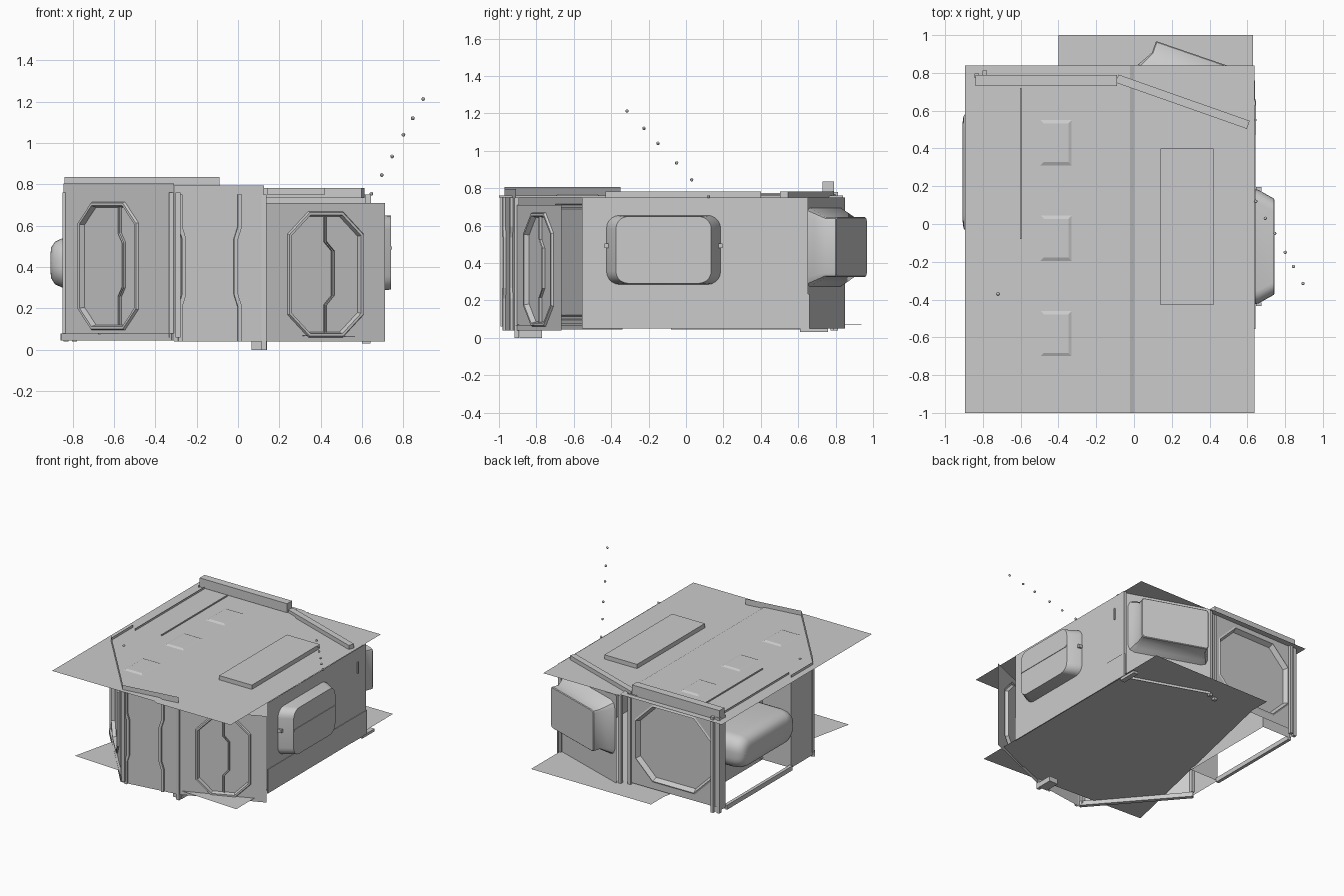
import bpy, bmesh, math
from mathutils import Vector

if "Cube" in bpy.data.objects:
    bpy.data.objects.remove(bpy.data.objects["Cube"])


def finish(name, bm, smooth=False, normals=True):
    if normals:
        bmesh.ops.recalc_face_normals(bm, faces=bm.faces)
    me = bpy.data.meshes.new(name)
    bm.to_mesh(me)
    bm.free()
    ob = bpy.data.objects.new(name, me)
    bpy.context.collection.objects.link(ob)
    if smooth:
        bpy.ops.object.select_all(action='DESELECT')
        ob.select_set(True)
        bpy.context.view_layer.objects.active = ob
        bpy.ops.object.shade_smooth_by_angle(angle=math.radians(35))
    return ob


def rounded(cu, cv, w, h, r, k):
    """Closed rectangle with rounded (k>1) or chamfered (k=1) corners."""
    pts = []
    for i, (sx, sy) in enumerate([(1, 1), (-1, 1), (-1, -1), (1, -1)]):
        for j in range(k + 1):
            a = math.pi / 2 * (i + j / k)
            pts.append((cu + sx * (w / 2 - r) + r * math.cos(a),
                        cv + sy * (h / 2 - r) + r * math.sin(a)))
    return pts


def frame(p0, p1):
    p0, p1 = Vector((*p0, 0)), Vector((*p1, 0))
    d = (p1 - p0).normalized()
    n = Vector((d.y, -d.x, 0))
    return (lambda u, v, o=0: p0 + d * u + n * o + Vector((0, 0, v))), (p1 - p0).length


def panel(name, p0, p1, z0, z1, win=None, steps=(), k=1):
    """Wall sheet; win=(u,z,w,h,r), steps=(side inset, depth, top inset) shape the window."""
    P, L = frame(p0, p1)
    bm = bmesh.new()
    outer = [bm.verts.new(P(*q)) for q in [(0, z0), (L, z0), (L, z1), (0, z1)]]
    if not win:
        bm.faces.new(outer)
        return finish(name, bm, normals=False)
    u, z, w, h, r = win
    loops = []
    for s in ((0, 0),) + tuple(steps):
        ins, dep, top = s if len(s) == 3 else (s[0], s[1], s[0])
        rr = max(.01, r - top * .6)
        loops.append([bm.verts.new(P(a, b, dep)) for a, b in
                      rounded(u, z, w - 2 * ins, h - 2 * top, rr, k)])
    # wall around the window: four corner fans joined by quads
    m = k + 1
    first = loops[0]
    corner = [outer[2], outer[3], outer[0], outer[1]]
    for i in range(4):
        for j in range(k):
            bm.faces.new((corner[i], first[i * m + j + 1], first[i * m + j]))
        bm.faces.new((corner[i], corner[(i + 1) % 4], first[(i + 1) % 4 * m], first[i * m + k]))
    for a, b in zip(loops, loops[1:]):
        for i in range(len(a)):
            j = (i + 1) % len(a)
            bm.faces.new((a[i], a[j], b[j], b[i]))
    bm.faces.new(loops[-1])
    return finish(name, bm, k > 1)


def bar(name, p0, p1, z0, z1, width):
    """Straight beam or post, width measured across its direction."""
    P, L = frame(p0, p1)
    bm = bmesh.new()
    vs = [bm.verts.new(P(u, z, o)) for z in (z0, z1) for u, o in
          [(0, -width / 2), (L, -width / 2), (L, width / 2), (0, width / 2)]]
    for f in [(0, 1, 2, 3), (4, 5, 6, 7), (0, 1, 5, 4), (1, 2, 6, 5), (2, 3, 7, 6), (3, 0, 4, 7)]:
        bm.faces.new([vs[i] for i in f])
    return finish(name, bm)


def jog_strip(name, p0, p1, u, z0, z1, jog, off, w=.012):
    """Vertical moulding that steps sideways in its middle third."""
    P, L = frame(p0, p1)
    h = z1 - z0
    prof = [(0, z0), (0, z0 + h * .24), (jog, z0 + h * .32),
            (jog, z0 + h * .70), (0, z0 + h * .78), (0, z1)]
    bm = bmesh.new()
    rows = [[bm.verts.new(P(u + a + s, z, o)) for s, o in
             [(-w / 2, 0), (-w / 2, off), (w / 2, off), (w / 2, 0)]] for a, z in prof]
    for a, b in zip(rows, rows[1:]):
        for i in range(3):
            bm.faces.new((a[i], a[i + 1], b[i + 1], b[i]))
    return finish(name, bm)


def pad(name, x0, x1, y0, y1, z, h, ins):
    bm = bmesh.new()
    lo = [bm.verts.new((x, y, z)) for x, y in [(x0, y0), (x1, y0), (x1, y1), (x0, y1)]]
    hi = [bm.verts.new((x, y, z + h)) for x, y in
          [(x0 + ins, y0 + ins), (x1 - ins, y0 + ins), (x1 - ins, y1 - ins), (x0 + ins, y1 - ins)]]
    for i in range(4):
        j = (i + 1) % 4
        bm.faces.new((lo[i], lo[j], hi[j], hi[i]))
    bm.faces.new(hi)
    return finish(name, bm)


# Corners of the cabin plan, counter-clockwise
FL, FM = (-.845, -.35), (-.31, -.97)
FR, R0 = (.125, -.91), (.71, -.665)
RF, RB = (.64, -.555), (.64, .63)
BM, BL = (0, .85), (-.84, .79)

# Floor sheet
bm = bmesh.new()
bm.faces.new([bm.verts.new((x, y, z)) for x, y, z in
              [(-.79, -.87, .08), (.63, -.92, .065), (.63, 1, .07), (-.40, 1, .07), (-.40, .84, .07)]])
finish("floor", bm, normals=False)

# Roof sheet with a small step along the middle
bm = bmesh.new()
rows = [[bm.verts.new((x, y, z)) for y in (-1, .84)] for x, z in
        [(-.895, .76), (-.02, .76), (0, .75), (.637, .75)]]
for a, b in zip(rows, rows[1:]):
    bm.faces.new((a[0], b[0], b[1], a[1]))
finish("roof", bm, normals=False)

# Roof details
for i, y in enumerate((.43, -.075, -.58)):
    pad(f"roof_pad_{i}", -.495, -.33, y - .12, y + .12, .76, .008, .018)
pad("roof_raised_panel", .14, .42, -.43, .40, .75, .033, 0)
bar("back_roof_beam", (-.09, .76), (-.84, .76), .765, .835, .06)
bar("angled_roof_beam", (.605, .525), (-.09, .77), .735, .782, .045)

# Right wall with wedge-sided window bulge, base band and lower cover
panel("right_wall", RF, RB, .05, .75, (.435, .47, .61, .37, .07),
      ((.005, .02, .002), (.05, .10, .006)), 5)
bar("right_base_band", RF, RB, .05, .235, .008)
bar("right_lower_cover", (.64, .47), (.64, .66), .05, .235, .012)
bar("right_upper_joint", (.64, .545), (.64, .555), .56, .65, .016)
bar("right_window_rail", (.735, -.37), (.735, .13), .485, .50, .018)
for y in (-.425, .185):
    bar("window_knob", (.66, y - .01), (.66, y + .01), .48, .505, .03)

# Back-right wall with deep bay window
panel("angled_back_wall", RB, BM, .05, .75, (.35, .485, .61, .42, .05),
      ((.02, .035), (.05, .085), (.05, .145), (.055, .15)), 2)

# Back-left wall
panel("back_left_wall", (-.06, .80), BL, .08, .77, (.39, .43, .66, .60, .15),
      ((.012, .006), (.03, -.03)))

# Left side: alcove with end pieces and a soft pod standing in it
A0, A1, A2, A3 = (-.845, .72), (-.60, .72), (-.60, -.08), (-.845, -.08)
panel("left_back_piece", BL, A0, .06, .78)
panel("alcove_back_side", A0, A1, .06, .76)
panel("alcove_wall", A1, A2, .06, .76, (.445, .42, .69, .25, .10),
      ((0, .20), (.006, .25), (.022, .285), (.05, .303), (.08, .307)), 6)
panel("alcove_front_side", A2, A3, .06, .76)
panel("left_front_piece", A3, FL, .06, .78)
bar("alcove_sill", A0, A3, .045, .08, .025)
bar("alcove_top_edge", A1, A2, .755, .768, .008)
panel("alcove_top_sheet", (-.80, .80), (-.80, -.12), .71, .775)

# Front walls with chamfered windows
frame_steps = ((.006, .012), (.018, .012), (.026, -.015))
L1 = (Vector(FM) - Vector(FL)).length
panel("front_left_wall", FL, FM, .08, .805, (L1 * .41, .405, L1 * .54, .62, .10), frame_steps)
jog_strip("front_left_window_fold", FL, FM, L1 * .50, .12, .69, .03, -.014)
panel("front_middle_wall", FM, FR, .04, .795)
for i, (u, j) in enumerate([(.03, .018), (.32, -.018)]):
    jog_strip(f"front_middle_moulding_{i}", FM, FR, u, .04, .75, j, .015, .02)
L2 = (Vector(R0) - Vector(FR)).length
panel("front_right_wall", FR, R0, .04, .71, (L2 * .51, .365, L2 * .63, .61, .11), frame_steps)
jog_strip("front_right_window_fold", FR, R0, L2 * .51, .08, .65, .04, -.014)

# Corner posts, in pairs where the panels meet
s = .0125
for name, x, y, z0, z1 in [("back_middle_post_a", -.015, .825, .05, .75),
                           ("back_middle_post_b", -.08, .80, .05, .75),
                           ("back_left_post_a", -.832, .785, .04, .78),
                           ("back_left_post_b", -.79, .80, .04, .78),
                           ("front_left_post", -.835, -.35, .08, .76),
                           ("front_middle_post", -.32, -.955, .06, .76),
                           ("front_middle_post_b", -.29, -.98, .06, .76),
                           ("front_right_post", .125, -.905, .0, .75),
                           ("right_back_post", .63, .64, .05, .75)]:
    bar(name, (x - s, y), (x + s, y), z0, z1, 2 * s)

# Feet and sills
bar("front_foot", (.065, -.83), (.14, -.83), 0, .04, .12)
bar("front_left_sill", FL, FM, .045, .08, .03)
bar("right_back_sill", (.62, .61), (.62, .76), .03, .05, .04)

# Roof stud and rising line of small beads
beads = [(.645, .12, .755), (.695, .03, .845), (.745, -.05, .935),
         (.80, -.15, 1.04), (.845, -.225, 1.12), (.895, -.315, 1.213)]
for i, loc in enumerate(beads + [(-.72, -.37, .76)]):
    bm = bmesh.new()
    bmesh.ops.create_uvsphere(bm, u_segments=8, v_segments=6, radius=.009)
    bmesh.ops.translate(bm, verts=bm.verts, vec=loc)
    finish(f"bead_{i}" if i < 6 else "roof_stud", bm, True)
